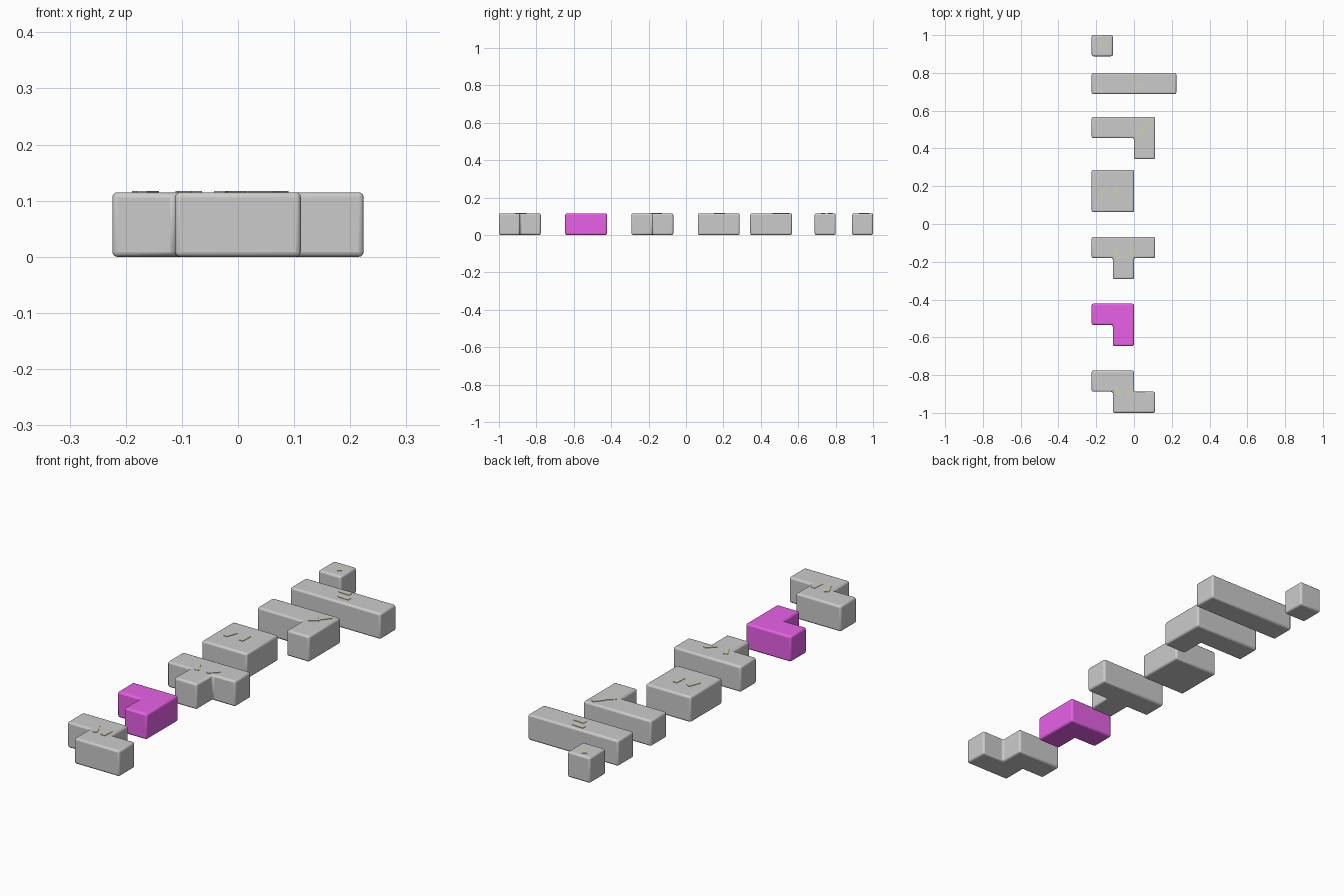
import bpy, bmesh, math

if "Cube" in bpy.data.objects:
    bpy.data.objects.remove(bpy.data.objects["Cube"])

C = 0.112      # grid cell size
H = 0.115      # block height
X0 = -2 * C    # left edge of every block


def make_object(name, bm):
    mesh = bpy.data.meshes.new(name)
    bmesh.ops.recalc_face_normals(bm, faces=bm.faces)
    bm.to_mesh(mesh)
    bm.free()
    obj = bpy.data.objects.new(name, mesh)
    bpy.context.collection.objects.link(obj)
    return obj


def prism(name, outline, z0, z1):
    bm = bmesh.new()
    face = bm.faces.new([bm.verts.new((x, y, z0)) for x, y in outline])
    ext = bmesh.ops.extrude_face_region(bm, geom=[face])
    top = [v for v in ext["geom"] if isinstance(v, bmesh.types.BMVert)]
    bmesh.ops.translate(bm, verts=top, vec=(0, 0, z1 - z0))
    return make_object(name, bm)


def block(name, top_y, cells):
    # Outline is in grid cells, measured right and down from the top-left corner
    obj = prism(name, [(X0 + u * C, top_y - v * C) for u, v in cells], 0, H)
    bev = obj.modifiers.new("rounded_edges", "BEVEL")
    bev.width = 0.009
    bev.segments = 3
    bev.limit_method = "ANGLE"
    bpy.context.view_layer.objects.active = obj
    obj.select_set(True)
    bpy.ops.object.shade_smooth_by_angle(angle=math.radians(40))
    obj.select_set(False)
    return obj


def mark(name, x, y, angle, length=0.055, width=0.02):
    # Thin slab lying on a block's top face
    a = math.radians(angle)
    ca, sa = math.cos(a), math.sin(a)
    corners = [(-1, -1), (1, -1), (1, 1), (-1, 1)]
    pts = [(x + u * length / 2 * ca - v * width / 2 * sa,
            y + u * length / 2 * sa + v * width / 2 * ca) for u, v in corners]
    obj = prism(name, pts, H - 0.004, H + 0.002)
    obj.data.materials.append(beige)


def material(name, color):
    m = bpy.data.materials.new(name)
    m.diffuse_color = color
    m.use_nodes = True
    m.node_tree.nodes["Principled BSDF"].inputs["Base Color"].default_value = m.diffuse_color
    return m


beige = material("beige", (0.65, 0.62, 0.46, 1))
magenta = material("magenta", (0.8, 0.12, 0.8, 1))

# Blocks, back to front
block("single_block", 1.0, [(0, 0), (1, 0), (1, 1), (0, 1)])
block("bar_block", 0.80, [(0, 0), (4, 0), (4, 1), (0, 1)])
block("hook_block", 0.567, [(0, 0), (3, 0), (3, 2), (2, 2), (2, 1), (0, 1)])
block("square_block", 0.287, [(0, 0), (2, 0), (2, 2), (0, 2)])
block("tee_block", -0.068, [(0, 0), (3, 0), (3, 1), (2, 1), (2, 2),
                            (1, 2), (1, 1), (0, 1)])
corner = block("corner_block", -0.422, [(0, 0), (2, 0), (2, 2), (1, 2), (1, 1), (0, 1)])
corner.data.materials.append(magenta)
block("step_block", -0.776, [(0, 0), (2, 0), (2, 1), (3, 1), (3, 2),
                             (1, 2), (1, 1), (0, 1)])

# Small slabs on the tops
marks = {
    "single": [(-0.165, 0.953, -55)],
    "bar": [(-0.01, 0.772, -4), (0.014, 0.732, -2)],
    "hook": [(0.065, 0.525, 50), (0.035, 0.487, 40)],
    "square": [(-0.162, 0.178, 70), (-0.092, 0.18, 88)],
    "tee": [(-0.09, -0.157, -62), (-0.012, -0.157, 45)],
    "step": [(-0.085, -0.882, -65), (-0.03, -0.885, 85)],
}
for part, items in marks.items():
    for i, (x, y, ang) in enumerate(items):
        mark(f"{part}_mark_{i + 1}", x, y, ang)
